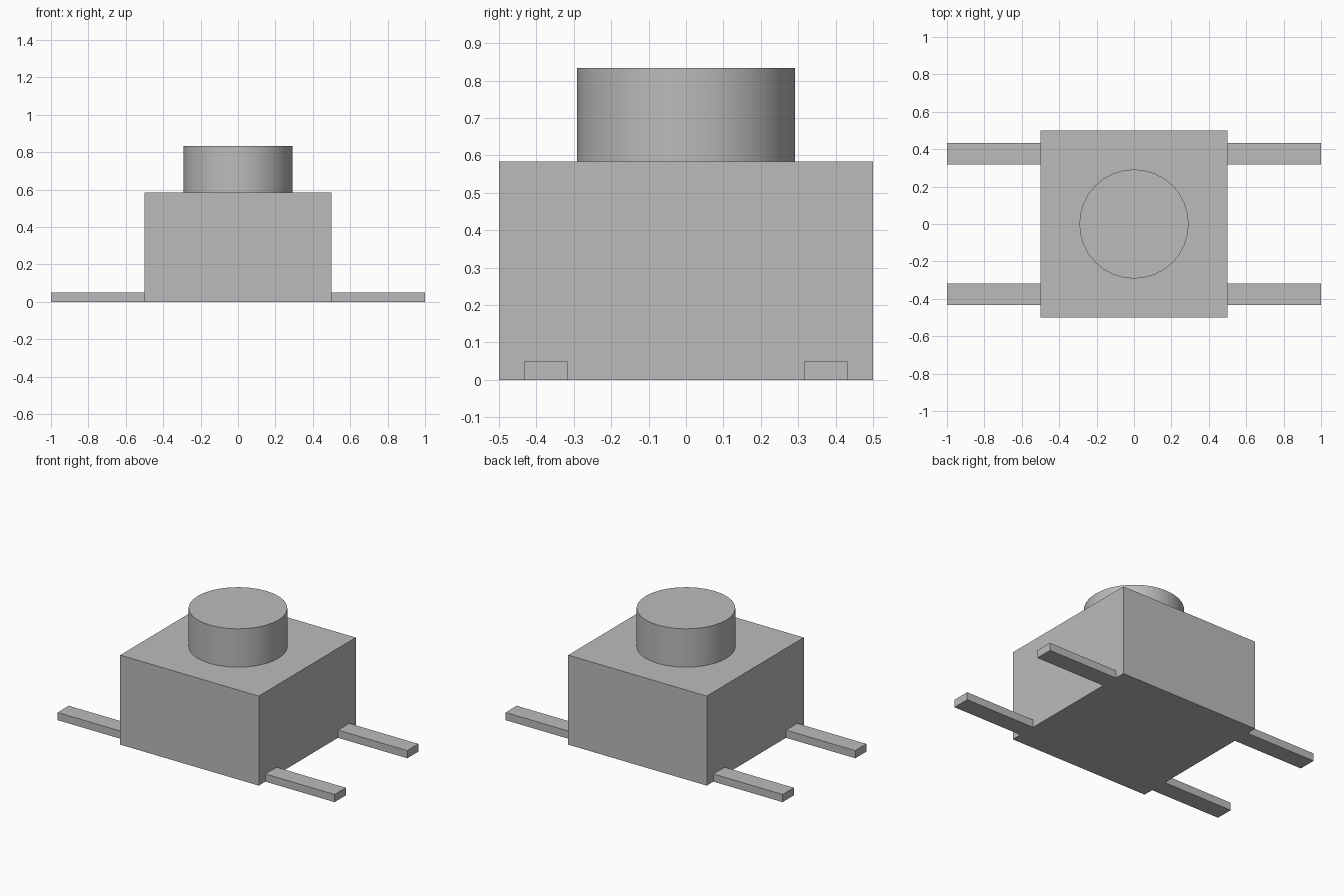
import bpy
import math

cube = bpy.data.objects.get("Cube")
if cube:
    bpy.data.objects.remove(cube, do_unlink=True)

BODY_TOP = 0.584
BUTTON_TOP = 0.834

grey = bpy.data.materials.new("plain grey")
grey.use_nodes = True
colour = (0.5, 0.5, 0.5, 1)
grey.diffuse_color = colour
grey.node_tree.nodes["Principled BSDF"].inputs["Base Color"].default_value = colour


def box(name, low, high):
    """Add a box spanning two opposite corners."""
    centre = [(a + b) / 2 for a, b in zip(low, high)]
    bpy.ops.mesh.primitive_cube_add(size=1, location=centre)
    obj = bpy.context.object
    obj.name = name
    obj.scale = [b - a for a, b in zip(low, high)]
    bpy.ops.object.transform_apply(location=False, rotation=False, scale=True)
    obj.data.materials.append(grey)
    return obj


# Square housing
box("housing", (-0.5, -0.5, 0), (0.5, 0.5, BODY_TOP))

# Round push button on top
bpy.ops.mesh.primitive_cylinder_add(
    vertices=32, radius=0.292, depth=BUTTON_TOP - BODY_TOP,
    location=(0, 0, (BODY_TOP + BUTTON_TOP) / 2))
button = bpy.context.object
button.name = "button"
button.data.materials.append(grey)
bpy.ops.object.shade_smooth_by_angle(angle=math.radians(30))

# Four flat leads, two on each side
for side, sx in (("left", 1), ("right", -1)):
    for end, sy in (("front", -1), ("back", 1)):
        xs = sorted((sx * 0.5, sx * 1.0))
        ys = sorted((sy * 0.317, sy * 0.432))
        box(f"{end}_{side}_lead", (xs[0], ys[0], 0), (xs[1], ys[1], 0.05))
